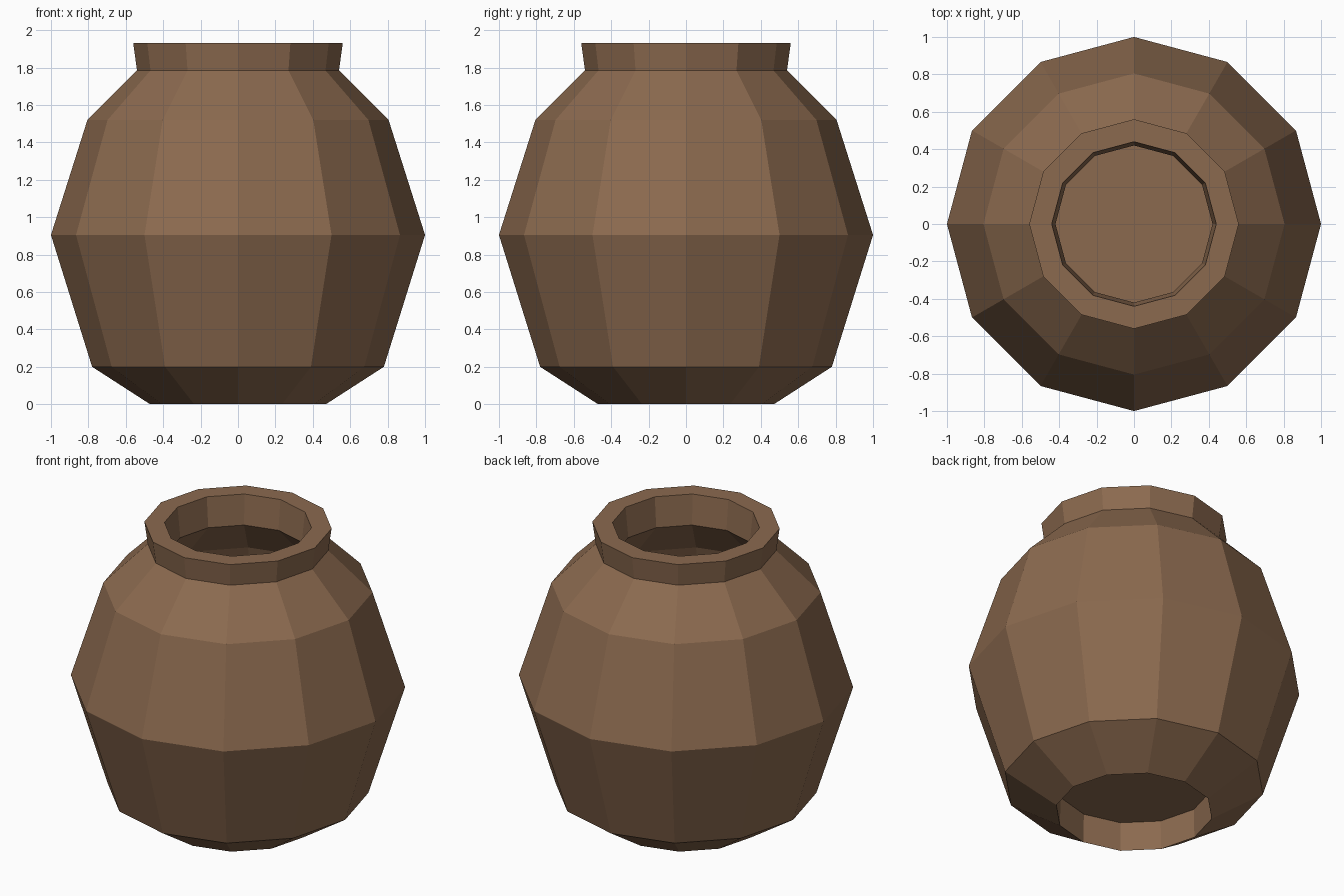
import bpy, bmesh
from math import cos, sin, pi

if "Cube" in bpy.data.objects:
    bpy.data.objects.remove(bpy.data.objects["Cube"])

SIDES = 12

# Profile (radius, height): recessed foot, outer wall, rim, inner wall, inner floor
PROFILE = [
    (0.465, 0.19), (0.47, 0.0),
    (0.78, 0.2), (1.0, 0.905), (0.805, 1.52), (0.54, 1.785), (0.56, 1.93),
    (0.44, 1.93), (0.42, 1.735), (0.695, 1.46), (0.875, 0.9), (0.68, 0.29),
]


def lathe(name, profile, sides):
    """Revolve the profile around z and cap both ends."""
    bm = bmesh.new()
    rings = [[bm.verts.new((r * cos(2 * pi * i / sides), r * sin(2 * pi * i / sides), z))
              for i in range(sides)] for r, z in profile]
    for a, b in zip(rings, rings[1:]):
        for i in range(sides):
            j = (i + 1) % sides
            bm.faces.new((a[i], a[j], b[j], b[i]))
    bm.faces.new(rings[0])
    bm.faces.new(rings[-1])
    bmesh.ops.recalc_face_normals(bm, faces=bm.faces)
    mesh = bpy.data.meshes.new(name)
    bm.to_mesh(mesh)
    bm.free()
    obj = bpy.data.objects.new(name, mesh)
    bpy.context.collection.objects.link(obj)
    return obj


# Clay pot
pot = lathe("pot", PROFILE, SIDES)
clay = bpy.data.materials.new("brown_clay")
clay.diffuse_color = (0.26, 0.144, 0.078, 1.0)
clay.use_nodes = True
clay.node_tree.nodes["Principled BSDF"].inputs["Base Color"].default_value = clay.diffuse_color
pot.data.materials.append(clay)
